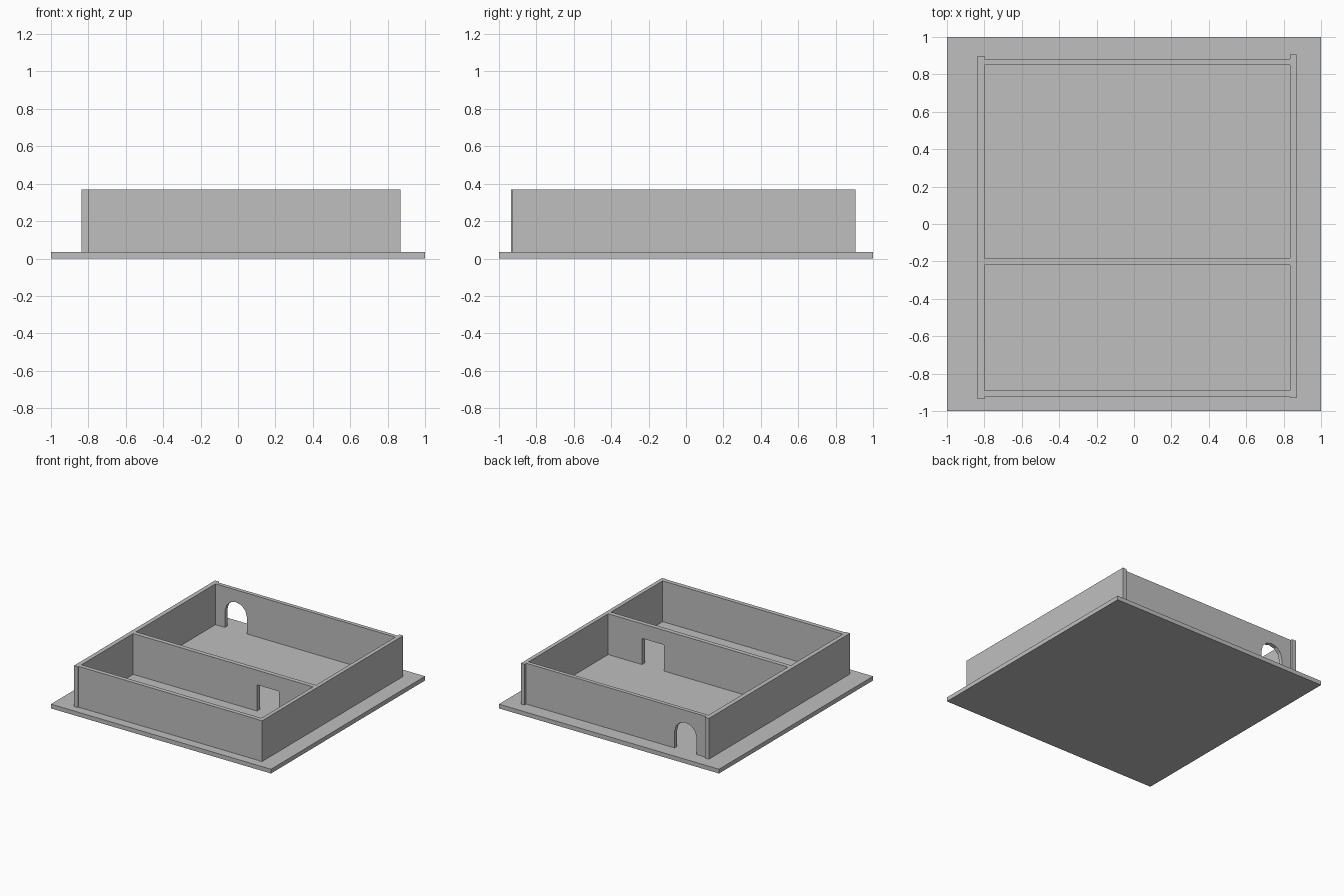
import bpy
import bmesh
from math import cos, sin, pi

if "Cube" in bpy.data.objects:
    bpy.data.objects.remove(bpy.data.objects["Cube"], do_unlink=True)

FLOOR, TOP = 0.035, 0.37
LEFT_IN, RIGHT_IN = -0.80, 0.835   # inner faces of the side walls

grey = bpy.data.materials.new("plain grey")
grey.use_nodes = True
colour = (0.52, 0.52, 0.52, 1)
grey.diffuse_color = colour
grey.node_tree.nodes["Principled BSDF"].inputs["Base Color"].default_value = colour


def slab(name, outline, y0, y1):
    """Extrude an x-z outline from y0 to y1."""
    bm = bmesh.new()
    face = bm.faces.new([bm.verts.new((x, y0, z)) for x, z in outline])
    new = bmesh.ops.extrude_face_region(bm, geom=[face])["geom"]
    verts = [g for g in new if isinstance(g, bmesh.types.BMVert)]
    bmesh.ops.translate(bm, verts=verts, vec=(0, y1 - y0, 0))
    bmesh.ops.recalc_face_normals(bm, faces=bm.faces)
    mesh = bpy.data.meshes.new(name)
    bm.to_mesh(mesh)
    bm.free()
    mesh.materials.append(grey)
    obj = bpy.data.objects.new(name, mesh)
    bpy.context.collection.objects.link(obj)
    return obj


def box(name, x0, x1, y0, y1, z0=FLOOR, z1=TOP):
    return slab(name, [(x0, z0), (x1, z0), (x1, z1), (x0, z1)], y0, y1)


def wall_with_opening(name, opening, y0, y1):
    """Cross wall whose lower edge is notched by the opening (listed left to right)."""
    outline = [(LEFT_IN, FLOOR), *opening, (RIGHT_IN, FLOOR),
               (RIGHT_IN, TOP), (LEFT_IN, TOP)]
    return slab(name, outline, y0, y1)


# Base plate
box("base_plate", -1, 1, -1, 1, 0, FLOOR)

# Side walls, running slightly past the front and back walls
box("left_side_wall", LEFT_IN - 0.037, LEFT_IN, -0.935, 0.898)
box("right_side_wall", RIGHT_IN, RIGHT_IN + 0.033, -0.93, 0.905)

# Solid front wall
box("front_wall", LEFT_IN, RIGHT_IN, -0.926, -0.89)

# Partition with a square doorway
door_l, door_r, door_top = 0.327, 0.527, 0.25
wall_with_opening("partition_wall",
                  [(door_l, FLOOR), (door_l, door_top), (door_r, door_top), (door_r, FLOOR)],
                  -0.219, -0.182)

# Back wall with a faceted round arch
centre, radius, spring, steps = -0.614, 0.1, 0.17, 6
arch = [(centre - radius * cos(pi * i / steps), spring + radius * sin(pi * i / steps))
        for i in range(steps + 1)]
wall_with_opening("back_wall",
                  [(centre - radius, FLOOR), *arch, (centre + radius, FLOOR)],
                  0.85, 0.882)
